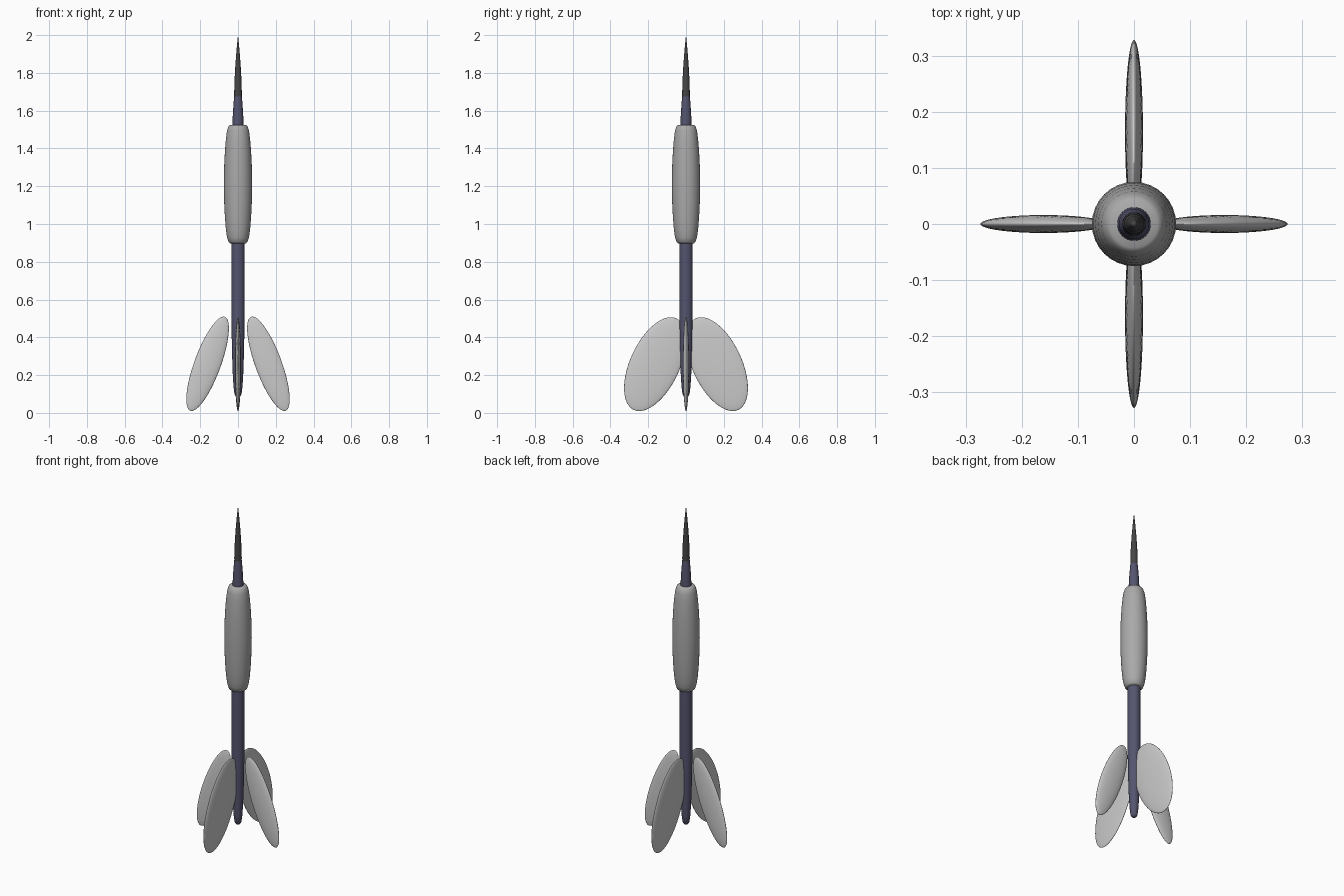
import bpy, bmesh, math
from mathutils import Matrix

if "Cube" in bpy.data.objects:
    bpy.data.objects.remove(bpy.data.objects["Cube"])


def finish(name, bm, color=None, angle=40):
    bmesh.ops.recalc_face_normals(bm, faces=bm.faces)
    me = bpy.data.meshes.new(name)
    bm.to_mesh(me)
    bm.free()
    ob = bpy.data.objects.new(name, me)
    bpy.context.collection.objects.link(ob)
    if color:
        mat = bpy.data.materials.new(name + "_colour")
        mat.diffuse_color = (*color, 1)
        mat.use_nodes = True
        mat.node_tree.nodes["Principled BSDF"].inputs["Base Color"].default_value = mat.diffuse_color
        me.materials.append(mat)
    bpy.ops.object.select_all(action='DESELECT')
    ob.select_set(True)
    bpy.context.view_layer.objects.active = ob
    bpy.ops.object.shade_smooth_by_angle(angle=math.radians(angle))
    return ob


def lathe(name, profile, color=None, segments=32):
    """Revolve (radius, z) points around the z axis."""
    bm = bmesh.new()
    verts = [bm.verts.new((r, 0, z)) for r, z in profile]
    edges = [bm.edges.new(p) for p in zip(verts, verts[1:])]
    bmesh.ops.spin(bm, geom=verts + edges, cent=(0, 0, 0), axis=(0, 0, 1),
                   angle=math.tau, steps=segments)
    bmesh.ops.remove_doubles(bm, verts=bm.verts, dist=0.0001)
    return finish(name, bm, color, 60)


def fin(name, turn, centre, tilt, width, length):
    """Thin ellipsoid blade flaring outwards at the bottom, turned around the shaft."""
    bm = bmesh.new()
    bmesh.ops.create_uvsphere(bm, u_segments=48, v_segments=32, radius=1)
    m = (Matrix.Rotation(math.radians(turn), 4, 'Z')
         @ Matrix.Translation(centre)
         @ Matrix.Rotation(math.radians(-tilt), 4, 'Y')
         @ Matrix.Diagonal((width, 0.016, length, 1)))
    bmesh.ops.transform(bm, matrix=m, verts=bm.verts)
    finish(name, bm, angle=80)


# Shaft running through the barrel, tapered at both ends
lathe("shaft", [(0, 0.085), (0.012, 0.088), (0.019, 0.10), (0.024, 0.14), (0.028, 0.21),
                (0.032, 0.33), (0.035, 0.5), (0.035, 0.92), (0.034, 1.3),
                (0.030, 1.52), (0.027, 1.59), (0.021, 1.67), (0.018, 1.69), (0, 1.69)],
      (0.09, 0.09, 0.16))

# Bulging grip barrel
lathe("barrel", [(0, 0.898), (0.042, 0.898), (0.050, 0.905), (0.058, 0.93),
                 (0.064, 0.97), (0.069, 1.03), (0.073, 1.11), (0.075, 1.21),
                 (0.073, 1.31), (0.069, 1.39), (0.064, 1.45), (0.058, 1.495),
                 (0.050, 1.518), (0.042, 1.525), (0, 1.525)], (0.4, 0.4, 0.4))

# Pointed tip
lathe("tip", [(0, 1.6), (0.02, 1.6), (0.0205, 1.69), (0.018, 1.77),
              (0.0135, 1.85), (0.007, 1.93), (0, 2.0)], (0.06, 0.06, 0.06))

# Two narrow side fins and two broad front/back fins
for side, turn in (("right", 0), ("left", 180)):
    fin(side + "_fin", turn, (0.161, 0, 0.26), 20.2, 0.070, 0.265)
for side, turn in (("back", 90), ("front", 270)):
    fin(side + "_fin", turn, (0.164, 0, 0.258), 25, 0.131, 0.267)
